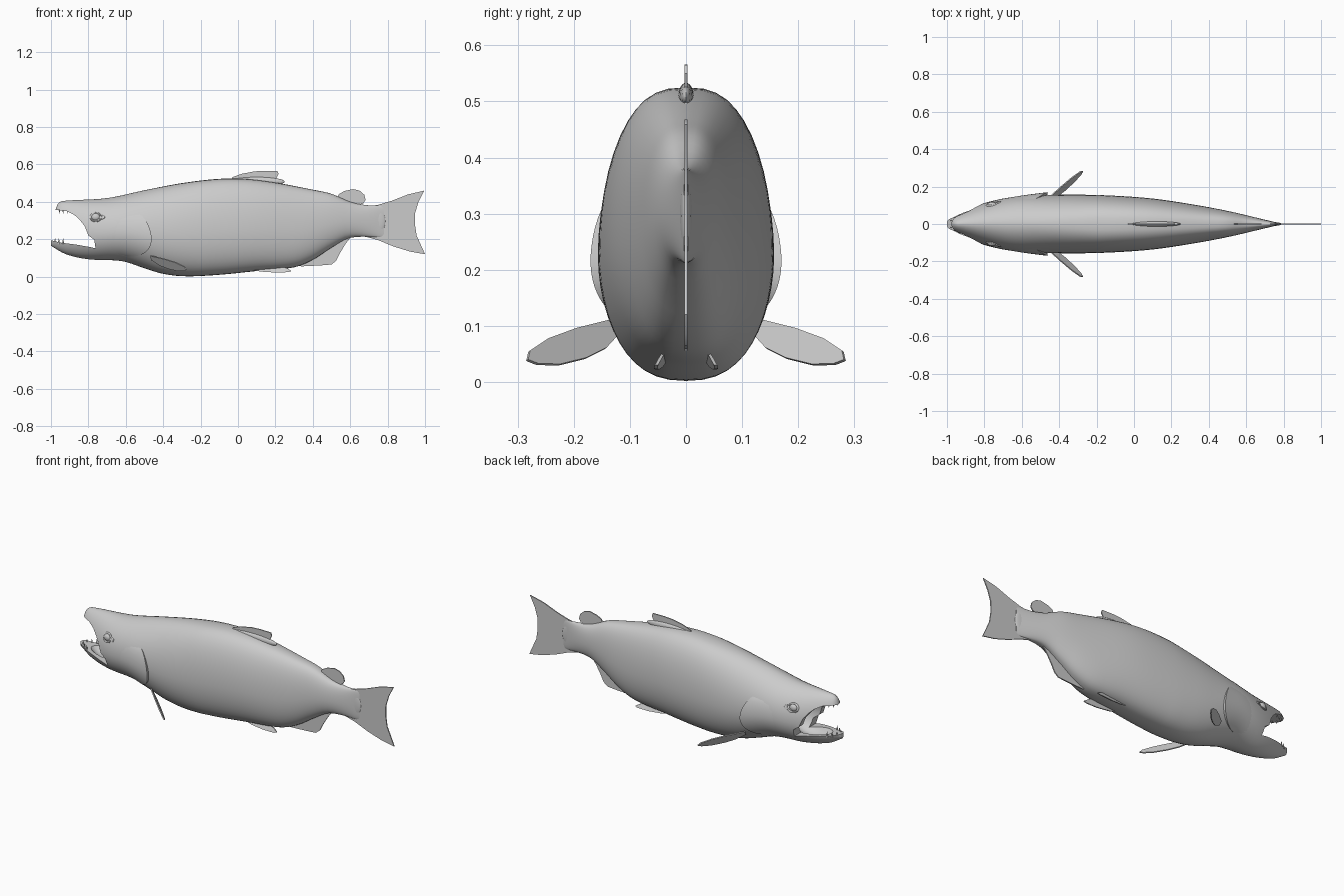
import bpy, bmesh, math
from mathutils import Vector

cube = bpy.data.objects.get("Cube")
if cube:
    bpy.data.objects.remove(cube, do_unlink=True)

grey = bpy.data.materials.new("pale_grey")
grey.use_nodes = True
grey.diffuse_color = (0.6, 0.6, 0.6, 1)
grey.node_tree.nodes["Principled BSDF"].inputs["Base Color"].default_value = (0.6, 0.6, 0.6, 1)


def finish(name, bm, angle=40):
    bmesh.ops.recalc_face_normals(bm, faces=bm.faces)
    mesh = bpy.data.meshes.new(name)
    bm.to_mesh(mesh)
    bm.free()
    ob = bpy.data.objects.new(name, mesh)
    bpy.context.collection.objects.link(ob)
    mesh.materials.append(grey)
    smooth(ob, angle)
    return ob


def smooth(ob, angle=40):
    bpy.ops.object.select_all(action="DESELECT")
    ob.select_set(True)
    bpy.context.view_layer.objects.active = ob
    bpy.ops.object.shade_smooth_by_angle(angle=math.radians(angle))


def curve(points, x):
    """Smooth interpolation through (x, value) points."""
    n = len(points)
    x = min(max(x, points[0][0]), points[-1][0])

    def slope(i):
        a, b = points[max(i - 1, 0)], points[min(i + 1, n - 1)]
        return (b[1] - a[1]) / (b[0] - a[0])
    for i in range(n - 1):
        (x0, v0), (x1, v1) = points[i], points[i + 1]
        if x <= x1:
            h = x1 - x0
            t = (x - x0) / h
            return ((2*t**3 - 3*t*t + 1) * v0 + (t**3 - 2*t*t + t) * h * slope(i)
                    + (3*t*t - 2*t**3) * v1 + (t**3 - t*t) * h * slope(i + 1))


# Body outlines: back, belly and half width along the length
BACK = [(-1, .205), (-.975, .36), (-.955, .397), (-.92, .406), (-.7, .42), (-.5, .462),
        (-.3, .5), (-.1, .523), (.05, .522), (.2, .503), (.4, .465), (.5, .443),
        (.6, .4), (.68, .383), (.78, .38)]
BELLY = [(-1, .165), (-.92, .12), (-.8, .093), (-.62, .083), (-.5, .045), (-.4, .015),
         (-.28, .002), (-.1, .01), (.1, .03), (.3, .05), (.4, .09), (.5, .155), (.6, .208), (.78, .21)]
WIDTH = [(-1, .012), (-.985, .032), (-.95, .056), (-.9, .078), (-.8, .112), (-.7, .136), (-.6, .149),
         (-.45, .155), (-.3, .157), (-.1, .151), (.1, .136), (.3, .107), (.5, .07), (.65, .035), (.78, .004)]


def section(x):
    top, bot = curve(BACK, x), curve(BELLY, x)
    return top, bot, bot + .45 * (top - bot), curve(WIDTH, x)


def surface(x, a, out=0.0):
    """Point on the skin: angle a runs from the back round to the belly."""
    top, bot, mid, w = section(x)
    p = min(1.08, max(.75, 1.08 + (-.55 - x) * .9))
    s, c = math.sin(a), math.cos(a)
    y = (w + out) * math.copysign(abs(s) ** p, s)
    return Vector((x, y, mid + c * (top - mid if c > 0 else mid - bot)))


def side_point(x, z):
    top, bot, mid, w = section(x)
    c = (z - mid) / (top - mid if z > mid else mid - bot)
    return surface(x, math.acos(c))


def bridge(bm, rows, closed):
    for r0, r1 in zip(rows, rows[1:]):
        n = len(r0)
        for i in range(n if closed else n - 1):
            j = (i + 1) % n
            bm.faces.new((r0[i], r0[j], r1[j], r1[i]))


# Body and head
bm = bmesh.new()
xs = [-1, -.992, -.985, -.975, -.965, -.955, -.94, -.92] + [-.9 + .03 * i for i in range(57)]
rings = [[bm.verts.new(surface(x, math.tau * i / 48)) for i in range(48)] for x in xs]
bridge(bm, rings, True)
bm.faces.new(rings[0])
bm.faces.new(rings[-1])
body = finish("body", bm)


def prism(bm, points, place, half):
    """Extrude an outline to both sides of the plane given by place."""
    sides = [[bm.verts.new(place(u, v, s * half)) for u, v in points] for s in (-1, 1)]
    bm.faces.new(sides[0])
    bm.faces.new(sides[1])
    bridge(bm, sides, True)


def cut(target, cutter):
    cutter.hide_render = True
    mod = target.modifiers.new("mouth", "BOOLEAN")
    mod.operation, mod.solver, mod.object = "DIFFERENCE", "EXACT", cutter
    bpy.context.view_layer.objects.active = target
    bpy.ops.object.modifier_apply(modifier=mod.name)
    bpy.data.objects.remove(cutter, do_unlink=True)


def upright(x, z, t):
    return Vector((x, t, z))


def ball(name, centre, scale):
    bm = bmesh.new()
    bmesh.ops.create_uvsphere(bm, u_segments=24, v_segments=14, radius=1)
    for v in bm.verts:
        v.co = Vector(a * b for a, b in zip(v.co, scale)) + Vector(centre)
    return finish(name, bm)


# Open mouth with a hollow inside
bm = bmesh.new()
GAPE = [(-1.1, .355), (-.965, .357), (-.915, .35), (-.875, .33), (-.845, .302), (-.82, .27), (-.8, .22),
        (-.768, .197), (-.762, .152), (-.8, .16), (-.87, .172), (-.95, .182), (-1, .195), (-1.1, .2)]
prism(bm, GAPE, upright, .3)
cut(body, finish("mouth_cutter", bm))
cut(body, ball("throat_cutter", (-.81, 0, .24), (.15, .075, .108)))
smooth(body, 35)


# Fins in the middle plane
def fin(name, points, place=upright, half=.003):
    bm = bmesh.new()
    prism(bm, points, place, half)
    return finish(name, bm, 30)


fin("dorsal_fin", [(-.04, .5), (-.03, .532), (.02, .55), (.09, .563), (.14, .566), (.21, .565),
                   (.217, .55), (.205, .525), (.22, .508), (.25, .49), (.2, .47)])
fin("adipose_fin", [(.53, .42), (.54, .442), (.57, .458), (.615, .468), (.65, .46), (.675, .438),
                    (.682, .41), (.67, .392), (.64, .38), (.58, .38)])
fin("tail_fin", [(.66, .37), (.75, .384), (.82, .405), (.91, .44), (.996, .46), (.965, .4), (.947, .34),
                 (.946, .28), (.955, .22), (1, .12), (.92, .134), (.83, .162), (.75, .195), (.66, .22)])
fin("anal_fin", [(.28, .07), (.34, .055), (.44, .06), (.5, .065), (.525, .085), (.545, .125),
                 (.575, .175), (.61, .22), (.5, .22)])
ball("dorsal_fin_base", (.1, 0, .508), (.15, .014, .025))
ball("tail_root", (.72, 0, .296), (.07, .012, .085))

# Paired parts
for side, label in ((1, "left"), (-1, "right")):
    flip = Vector((1, side, 1))

    # Pectoral fin: a leaf sweeping back, out and down
    along = Vector((.2, .165, -.067)).normalized()
    across = Vector((-.15, .52, .83))
    across = (across - along * across.dot(along)).normalized()
    normal = along.cross(across)
    root = Vector((-.465, .122, .1))
    LEAF = [(0, -.012), (.06, -.03), (.12, -.033), (.19, -.026), (.24, -.01), (.258, .004),
            (.24, .018), (.18, .026), (.1, .024), (0, .014)]
    fin(label + "_pectoral_fin", LEAF,
        lambda u, v, t: (root + along * u + across * v + normal * t) * flip)

    # Pelvic fin
    fin(label + "_pelvic_fin", [(.06, .04), (.12, .027), (.2, .022), (.27, .024), (.287, .03),
                                (.26, .046), (.2, .062), (.12, .065)],
        lambda x, z, t: Vector((x, .052 - (z - .02) * .45 + (x - .2) * .06 + t, z)) * flip)

    # Gill cover: a raised flap over the skin with a free rear edge
    bm = bmesh.new()
    rows = []
    for i in range(21):
        s = i / 20
        a = math.radians(62 + 84 * s)
        bulge = max(math.sin(math.pi * s), 0) ** .7
        rear = -.535 + .08 * bulge - .07 * s ** 3
        row = [surface(-.74 + (rear + .74) * k / 10, a, -.003 + .02 * bulge * (k / 10) ** 1.6)
               for k in range(11)]
        row.append(surface(rear - .003, a, -.006))
        rows.append([bm.verts.new(p * flip) for p in row])
    bridge(bm, rows, False)
    finish(label + "_gill_cover", bm)

    # Eye with a raised lid
    spot = side_point(-.76, .318)
    ball(label + "_eye", (spot - Vector((0, .004, 0))) * flip, (.023, .014, .02))
    bm = bmesh.new()
    rows = []
    for i in range(24):
        a = math.tau * i / 24
        reach = 1.5 if math.cos(a) > .9 else 1
        ring = []
        for k in range(8):
            b = math.tau * k / 8
            r = 1 + .2 * math.cos(b)
            x, z = -.76 + .027 * r * reach * math.cos(a), .318 + .022 * r * math.sin(a)
            ring.append(bm.verts.new((side_point(x, z) + Vector((0, .005 * math.sin(b), 0))) * flip))
        rows.append(ring)
    bridge(bm, rows + rows[:1], True)
    finish(label + "_eyelid", bm)

    # Teeth near the jaw tips
    for jaw, up, base, spots in (("upper", -1, .358, ((-.955, .016), (-.935, .03), (-.91, .04))),
                                 ("lower", 1, .184, ((-.978, .018), (-.958, .034), (-.935, .046)))):
        for n, (x, y) in enumerate(spots):
            bm = bmesh.new()
            bmesh.ops.create_cone(bm, cap_ends=True, segments=8, radius1=.006, radius2=.0008, depth=.03)
            for v in bm.verts:
                v.co = Vector((x + v.co.x, (y + v.co.y) * side, base + up * (v.co.z + .005)))
            finish(f"{label}_{jaw}_tooth_{n + 1}", bm)
